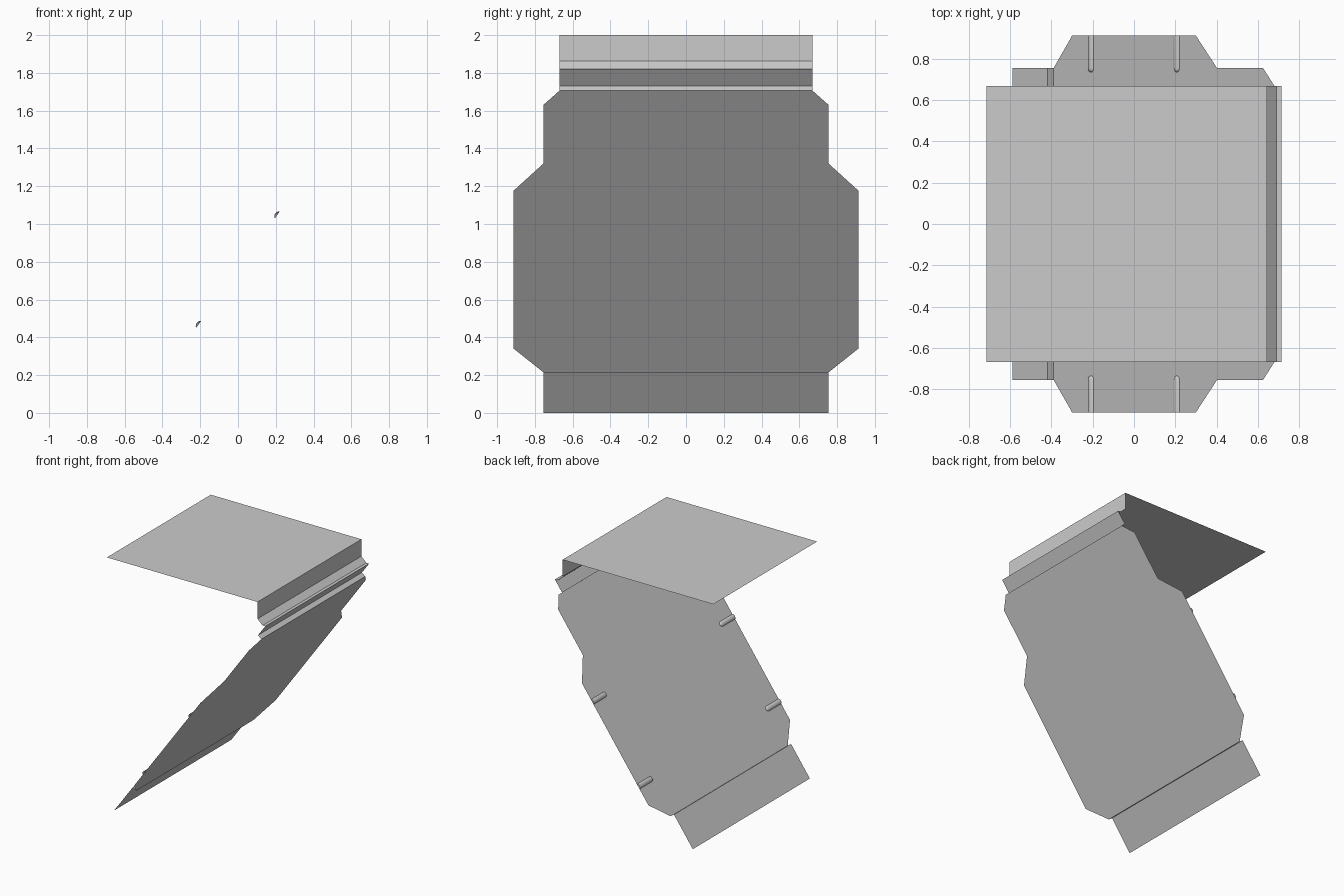
import bpy, math

if "Cube" in bpy.data.objects:
    bpy.data.objects.remove(bpy.data.objects["Cube"])

SLOPE = 1.393          # rise over run of the leaning plate


def plate_z(x):
    return 0.215 + (x + 0.39) * SLOPE


def make(name, verts, faces, smooth=False):
    me = bpy.data.meshes.new(name)
    me.from_pydata(verts, [], faces)
    me.update()
    ob = bpy.data.objects.new(name, me)
    bpy.context.collection.objects.link(ob)
    if smooth:
        for p in me.polygons:
            p.use_smooth = True
    return ob


def folded_sheet(name, profile, half):
    """Extrude an (x, z) fold line symmetrically along y."""
    n = len(profile)
    verts = [(x, s * half, z) for s in (-1, 1) for x, z in profile]
    faces = [(i, i + 1, n + i + 1, n + i) for i in range(n - 1)]
    return make(name, verts, faces)


# Flat lid and the creased hinge strip that joins it to the leaning plate
folded_sheet("top_panel", [(-0.715, 2.0), (0.645, 2.0)], 0.67)
folded_sheet("creased_hinge", [(0.645, 2.0), (0.645, 1.862), (0.69, 1.82), (0.715, 1.82),
                               (0.65, 1.73), (0.68, plate_z(0.68))], 0.67)

# Leaning plate with wide middle and chamfered shoulders
outline = [(-0.39, 0.755), (-0.30, 0.913), (0.30, 0.913), (0.403, 0.755),
           (0.626, 0.755), (0.68, 0.67)]
loop = outline + [(x, -y) for x, y in reversed(outline)]
k = len(loop)
make("leaning_plate", [(x, y, plate_z(x)) for x, y in loop],
     [(i, i + 1, k - 2 - i, k - 1 - i) for i in range(len(outline) - 1)])

# Lower flap, offset from the plate by a small step
folded_sheet("lower_flap", [(-0.39, 0.215), (-0.42, 0.237), (-0.59, 0.0)], 0.755)


# Pressed ridges along the side edges, with rounded inner ends
def ridge(name, cx, side):
    length = math.hypot(1, SLOPE)
    ux, uz = 1 / length, SLOPE / length      # up the plate
    nx, nz = -uz, ux                         # out of the plate
    r, h, seg = 0.021, 0.013, 6
    stations = [(0.913, 1.0), (0.756, 1.0), (0.745, 0.87), (0.738, 0.5), (0.735, 0.02)]
    verts, faces = [], []
    for y, s in stations:
        for j in range(seg + 1):
            a = math.pi * j / seg
            u, v = r * s * math.cos(a), h * s * math.sin(a)
            verts.append((cx + u * ux + v * nx, side * y, plate_z(cx) + u * uz + v * nz))
    w = seg + 1
    for i in range(len(stations) - 1):
        for j in range(seg):
            faces.append((i * w + j, i * w + j + 1, (i + 1) * w + j + 1, (i + 1) * w + j))
    make(name, verts, faces, smooth=True)


for cx, level in ((-0.208, "lower"), (0.208, "upper")):
    for side, label in ((-1, "front"), (1, "back")):
        ridge(f"{level}_{label}_ridge", cx, side)
